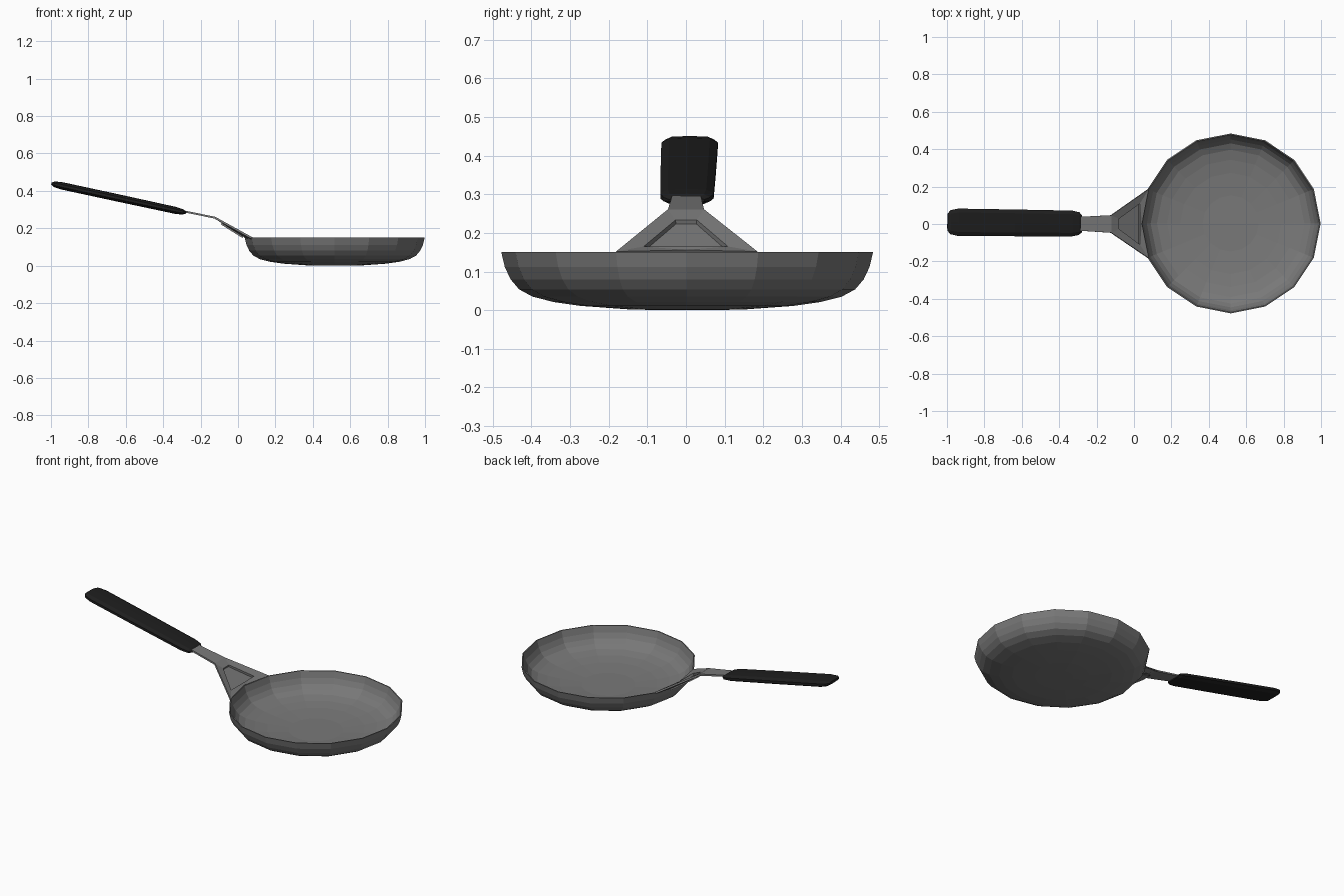
import bpy, bmesh, math
from mathutils import Vector

if "Cube" in bpy.data.objects:
    bpy.data.objects.remove(bpy.data.objects["Cube"])


def material(name, rgb):
    m = bpy.data.materials.new(name)
    m.diffuse_color = (*rgb, 1)
    m.use_nodes = True
    m.node_tree.nodes["Principled BSDF"].inputs["Base Color"].default_value = m.diffuse_color
    return m


STEEL = material("grey metal", (0.19, 0.19, 0.19))
BLACK = material("black grip", (0.013, 0.013, 0.013))


def finish(bm, name, mat):
    bmesh.ops.recalc_face_normals(bm, faces=bm.faces)
    me = bpy.data.meshes.new(name)
    bm.to_mesh(me)
    bm.free()
    me.materials.append(mat)
    ob = bpy.data.objects.new(name, me)
    bpy.context.collection.objects.link(ob)
    return ob


def loft(rings, name, mat):
    """Skin closed rings of points and cap both ends."""
    bm = bmesh.new()
    vs = [[bm.verts.new(p) for p in r] for r in rings]
    n = len(vs[0])
    for a, b in zip(vs, vs[1:]):
        for i in range(n):
            j = (i + 1) % n
            bm.faces.new((a[i], a[j], b[j], b[i]))
    bm.faces.new(vs[0])
    bm.faces.new(vs[-1])
    return finish(bm, name, mat)


# Pan bowl: 16-sided, outer profile up to the rim, then back down inside
PX, PY, SIDES = 0.517, 0.003, 16
outer = [(0.15, 0.002), (0.275, 0.011), (0.345, 0.021), (0.40, 0.035),
         (0.435, 0.054), (0.457, 0.08), (0.472, 0.112), (0.481, 0.15)]
inner = [(0.475, 0.15), (0.464, 0.112), (0.449, 0.083), (0.428, 0.06),
         (0.394, 0.043), (0.34, 0.030), (0.27, 0.020), (0.15, 0.011)]
rings = [[(PX + r * math.cos(i * math.tau / SIDES),
           PY + r * math.sin(i * math.tau / SIDES), z) for i in range(SIDES)]
         for r, z in [(0.06, 0.0)] + outer + inner]
loft(rings, "pan_bowl", STEEL)

# Bracket: flared plate bent up from the rim, with a sunken trapezoid panel
bm = bmesh.new()
T = 0.010


def row(points):
    return [bm.verts.new(p) for p in points]


tail = row([(-0.32, -0.034, 0.292), (-0.32, 0.037, 0.292)])
neck = row([(-0.125, -0.047, 0.252), (-0.125, 0.047, 0.252)])
panel_top = row([(-0.088, -0.03, 0.229), (-0.088, 0.031, 0.229)])
panel_low = row([(0.028, -0.113, 0.156), (0.028, 0.112, 0.156)])
base = row([(0.073, -0.182, 0.143), (0.037, 0.0, 0.148), (0.073, 0.186, 0.143)])
bm.faces.new((tail[0], neck[0], neck[1], tail[1]))
bm.faces.new((neck[0], panel_top[0], panel_top[1], neck[1]))
bm.faces.new((neck[0], base[0], panel_low[0], panel_top[0]))
bm.faces.new((neck[1], panel_top[1], panel_low[1], base[2]))
bm.faces.new((base[0], base[1], panel_low[0]))
bm.faces.new((base[1], base[2], panel_low[1]))
bm.faces.new((base[1], panel_low[1], panel_low[0]))
panel = bm.faces.new((panel_top[0], panel_low[0], panel_low[1], panel_top[1]))
# Sink the panel
sink = bmesh.ops.inset_individual(bm, faces=[panel], thickness=0.006)
for v in panel.verts:
    v.co += Vector((-0.004, 0, -0.008))
bracket = finish(bm, "handle_bracket", STEEL)
for p in bracket.data.polygons:
    if p.normal.z < 0:
        bracket.data.flip_normals()
        break
solid = bracket.modifiers.new("thickness", 'SOLIDIFY')
solid.thickness = T
solid.offset = -1

# Grip: flattened octagonal section with tapered ends
start, end = Vector((-0.279, 0.002, 0.284)), Vector((-0.997, 0.010, 0.439))
axis = (end - start).normalized()
side = axis.cross(Vector((0, 0, 1))).normalized()
up = side.cross(axis)
stations = [(0.0, 0.046, 0.006), (0.022, 0.061, 0.013), (0.075, 0.069, 0.017),
            (0.5, 0.0715, 0.018), (0.92, 0.073, 0.018), (0.978, 0.064, 0.014),
            (1.0, 0.044, 0.006)]
section = [(1, 0.4), (0.72, 1), (0, 1.1), (-0.72, 1), (-1, 0.4),
           (-1, -0.4), (-0.72, -1), (0, -1.1), (0.72, -1), (1, -0.4)]
loft([[start.lerp(end, t) + side * (u * w) + up * (v * h) for u, v in section]
      for t, w, h in stations], "grip", BLACK)
